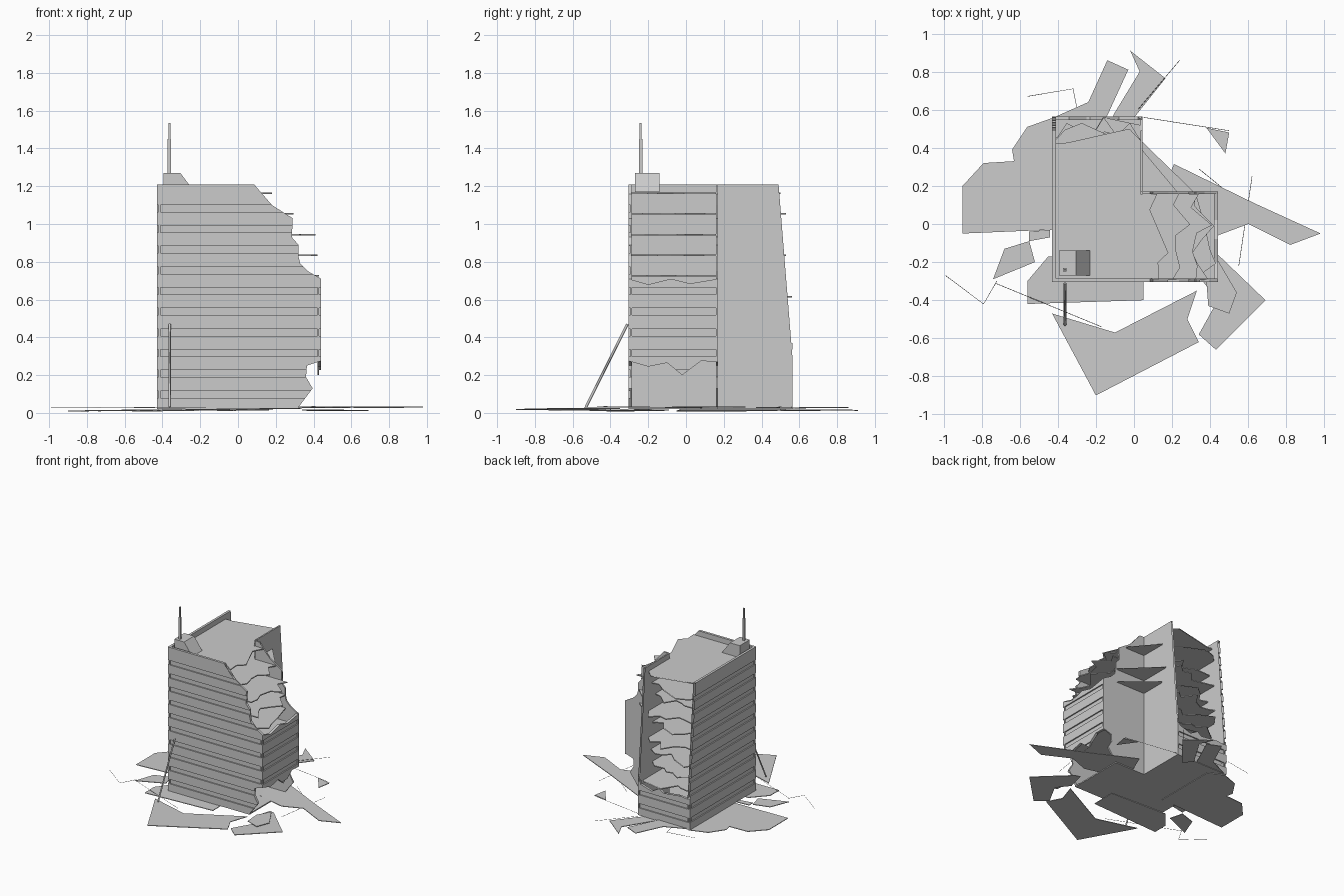
import bpy, bmesh, random
from mathutils import Vector

random.seed(7)
cube = bpy.data.objects.get("Cube")
if cube:
    bpy.data.objects.remove(cube)

concrete = bpy.data.materials.new("concrete_grey")
concrete.use_nodes = True
concrete.diffuse_color = (0.6, 0.6, 0.6, 1)
concrete.node_tree.nodes["Principled BSDF"].inputs["Base Color"].default_value = (0.6, 0.6, 0.6, 1)

BASE, TOP, PITCH, WINDOW = 0.03, 1.21, 0.1094, 0.037
WEST, INNER, EAST = -0.43, 0.045, 0.44
SOUTH, STEP, NORTH = -0.305, 0.17, 0.565
SILLS = [0.08 + PITCH * k for k in range(10)]


def finish(name, bm):
    bmesh.ops.recalc_face_normals(bm, faces=bm.faces)
    mesh = bpy.data.meshes.new(name)
    bm.to_mesh(mesh)
    bm.free()
    mesh.materials.append(concrete)
    obj = bpy.data.objects.new(name, mesh)
    bpy.context.collection.objects.link(obj)
    return obj


def add_sheet(bm, points, push, low=None, high=None):
    """Flat outline, optionally trimmed between two heights, thickened along push."""
    part = bmesh.new()
    part.faces.new([part.verts.new(p) for p in points])
    bmesh.ops.triangulate(part, faces=part.faces)
    for height, sign in ((low, -1), (high, 1)):
        if height is not None:
            bmesh.ops.bisect_plane(part, geom=part.verts[:] + part.edges[:] + part.faces[:],
                                   plane_co=(0, 0, height), plane_no=(0, 0, sign), clear_outer=True)
    if part.faces:
        bmesh.ops.dissolve_limit(part, angle_limit=0.01, verts=part.verts, edges=part.edges)
        new = bmesh.ops.extrude_face_region(part, geom=part.faces[:], use_keep_orig=True)["geom"]
        bmesh.ops.translate(part, vec=push, verts=[g for g in new if isinstance(g, bmesh.types.BMVert)])
        temp = bpy.data.meshes.new("temp")
        part.to_mesh(temp)
        bm.from_mesh(temp)
        bpy.data.meshes.remove(temp)
    part.free()


def wall(name, outline, place, inward, banded=True):
    """Broken wall; window strips sit back from the spandrel bands."""
    bm = bmesh.new()
    inward = Vector(inward)
    points = [Vector(place(u, z)) for u, z in outline]
    if not banded:
        add_sheet(bm, points, inward * 0.012)
    else:
        edges = [BASE] + [h for s in SILLS for h in (s, s + WINDOW)] + [TOP]
        for i, (low, high) in enumerate(zip(edges, edges[1:])):
            inset = 0.01 * (i % 2)
            add_sheet(bm, [p + inward * inset for p in points], inward * (0.02 - inset), low, high)
    return finish(name, bm)


def rod(name, points, radius):
    curve = bpy.data.curves.new(name, "CURVE")
    curve.dimensions = "3D"
    curve.bevel_depth = radius
    curve.bevel_resolution = 0
    curve.use_fill_caps = True
    spline = curve.splines.new("POLY")
    spline.points.add(len(points) - 1)
    for target, p in zip(spline.points, points):
        target.co = (*p, 1)
    curve.materials.append(concrete)
    obj = bpy.data.objects.new(name, curve)
    bpy.context.collection.objects.link(obj)


def box(name, low, high):
    bm = bmesh.new()
    add_sheet(bm, [(low[0], low[1], low[2]), (high[0], low[1], low[2]),
                   (high[0], high[1], low[2]), (low[0], high[1], low[2])], (0, 0, high[2] - low[2]))
    finish(name, bm)


def jagged(start, end, inner, outer, count):
    """Random broken edge as (along, across) pairs; the deepest point touches outer."""
    tip = random.randrange(1, count - 1)
    pairs = []
    for i in range(count):
        t = i / (count - 1)
        shift = random.uniform(-0.3, 0.3) / count if 0 < i < count - 1 else 0
        across = outer if i == tip else random.uniform(inner, inner + 0.75 * (outer - inner))
        pairs.append((start + (end - start) * (t + shift), across))
    return pairs


# Long front wall and the matching plain wall behind the wing
east_break = [(0.32, BASE), (0.395, 0.13), (0.36, 0.19), (0.365, 0.25), (EAST, 0.275), (EAST, 0.71),
              (0.37, 0.75), (0.33, 0.79), (0.32, 0.83), (0.32, 0.89), (0.285, 0.93),
              (0.29, 1.03), (0.18, 1.1), (0.1, 1.16), (0.085, TOP)]
wall("front_wall", [(WEST, BASE)] + east_break + [(WEST, TOP)], lambda u, z: (u, SOUTH, z), (0, 1, 0))
wall("wing_back_wall", [(INNER, BASE)] + east_break + [(INNER, TOP)],
     lambda u, z: (u, STEP, z), (0, -1, 0), False)

# Side walls broken along the back
back_break = [(NORTH, BASE), (NORTH, 0.275), (0.33, 0.33), (0.295, 0.455), (0.405, 0.53), (0.325, 0.62),
              (0.405, 0.78), (0.4, 0.95), (0.29, 0.98), (0.38, 1.14), (0.49, TOP)]
wall("west_wall", [(SOUTH, BASE)] + back_break + [(SOUTH, TOP)], lambda u, z: (WEST, u, z), (1, 0, 0))
wall("inner_side_wall", [(STEP, BASE)] + back_break + [(STEP, TOP)],
     lambda u, z: (INNER, u, z), (-1, 0, 0), False)

# Wing end wall, torn above and below
wall("wing_end_wall", [(SOUTH, 0.275), (-0.2, 0.245), (-0.1, 0.265), (-0.02, 0.2), (0.08, 0.275), (STEP, 0.27),
                       (STEP, 0.71), (0.02, 0.685), (-0.08, 0.71), (-0.2, 0.68), (SOUTH, 0.71)],
     lambda u, z: (EAST, u, z), (-1, 0, 0))

# Stump of the back wall
wall("back_wall", [(WEST, BASE), (INNER, BASE), (INNER, 0.37), (0.02, 0.28), (-0.08, 0.25), (-0.15, 0.29),
                   (-0.24, 0.22), (-0.34, 0.28), (WEST, 0.27)], lambda u, z: (u, NORTH, z), (0, -1, 0))

# Floor slabs with ragged ends: reach to the back, reach to the side
back_reach = [0.56, 0.52, 0.53, 0.56, 0.49, 0.53, 0.45, 0.53, 0.5]
side_reach = {6: 0.43, 7: 0.42, 8: 0.41, 9: 0.295, 10: 0.18}
for level, reach in enumerate(back_reach, 2):
    height = 0.073 + PITCH * level
    back = jagged(INNER - 0.012, WEST + 0.015, reach - 0.14, reach, 8)
    if level in side_reach:
        side = jagged(SOUTH + 0.015, STEP - 0.012, side_reach[level] - 0.12, side_reach[level], 7)
    else:
        side = [(SOUTH + 0.015, EAST - 0.015), (STEP - 0.012, EAST - 0.015)]
    outline = [(WEST + 0.015, SOUTH + 0.015)] + [(x, y) for y, x in side]
    outline += [(INNER - 0.012, STEP - 0.012)] + back
    bm = bmesh.new()
    add_sheet(bm, [(x, y, height - 0.008) for x, y in outline], (0, 0, 0.008))
    finish("roof_slab" if level == 10 else f"floor_slab_{level}", bm)

# Ground floor
box("main_base", (WEST, SOUTH, 0.02), (INNER, NORTH, BASE))
box("wing_base", (INNER, SOUTH, 0.02), (0.32, STEP, BASE))

# Roof hut with sloping side, and mast
bm = bmesh.new()
add_sheet(bm, [(-0.395, -0.27, 1.17), (-0.23, -0.27, 1.17), (-0.305, -0.27, 1.27), (-0.395, -0.27, 1.27)],
          (0, 0.13, 0))
finish("roof_hut", bm)
for name, half, low, high in (("mast_base", 0.009, 1.27, 1.45), ("mast_tip", 0.005, 1.45, 1.535)):
    box(name, (-0.363 - half, -0.24 - half, low), (-0.363 + half, -0.24 + half, high))

# Fallen beam leaning on the front
rod("leaning_beam", [(-0.362, -0.53, 0.03), (-0.362, -0.31, 0.47)], 0.007)


def debris(name, height, *points):
    """Fallen plate lying almost flat."""
    tilt_x, tilt_y = random.uniform(-0.015, 0.015), random.uniform(-0.015, 0.015)
    bm = bmesh.new()
    add_sheet(bm, [(x, y, height + tilt_x * x + tilt_y * y) for x, y in points], (0, 0, 0.005))
    finish(name, bm)


# Fallen plates around the foot
debris("debris_west", 0.02, (-.9, .2), (-.79, .32), (-.63, .33), (-.64, .39), (-.56, .51), (-.42, .56),
       (-.3, .5), (-.3, -.03), (-.43, -.03), (-.9, -.05))
debris("debris_front_left", 0.02, (-.45, -.17), (-.56, -.3), (-.56, -.42), (.05, -.4), (.05, -.2))
debris("debris_front", 0.015, (-.43, -.47), (-.1, -.57), (.33, -.35), (.28, -.5), (.34, -.62), (-.2, -.9))
debris("debris_front_right", 0.012, (.44, -.16), (.69, -.4), (.43, -.66), (.34, -.58), (.44, -.4),
       (.36, -.3), (.4, -.15))
debris("debris_corner", 0.03, (.44, -.19), (.54, -.36), (.5, -.47), (.39, -.43), (.38, -.3))
debris("debris_east", 0.025, (.15, .17), (.21, .315), (.63, .11), (.98, -.05), (.82, -.11), (.6, 0),
       (.44, -.06), (.2, 0))
debris("debris_back", 0.012, (-.02, .91), (.165, .765), (.01, .57), (-.05, .5), (-.11, .57), (.03, .8))
debris("debris_back_left", 0.02, (-.14, .86), (-.03, .81), (-.14, .57), (-.2, .5), (-.42, .56), (-.24, .64))
debris("debris_chip", 0.03, (.38, .505), (.5, .48), (.48, .37))
debris("debris_shard", 0.02, (-.68, -.13), (-.55, -.09), (-.52, -.2), (-.74, -.29))
debris("debris_scrap", 0.03, (-.55, -.04), (-.44, -.03), (-.44, -.07), (-.55, -.09))

# Loose reinforcing bars
bars = [[(-.56, .67), (-.32, .71), (-.3, .61)], [(.24, .86), (.02, .6)], [(-.99, -.27), (-.79, -.42), (-.72, -.3)],
        [(-.73, -.31), (-.17, -.54)], [(.05, .56), (.5, .49)], [(.34, .29), (.55, .12)], [(.62, .25), (.55, -.22)]]
for i, path in enumerate(bars):
    rod(f"loose_bar_{i}", [(x, y, 0.03) for x, y in path], 0.0015)
